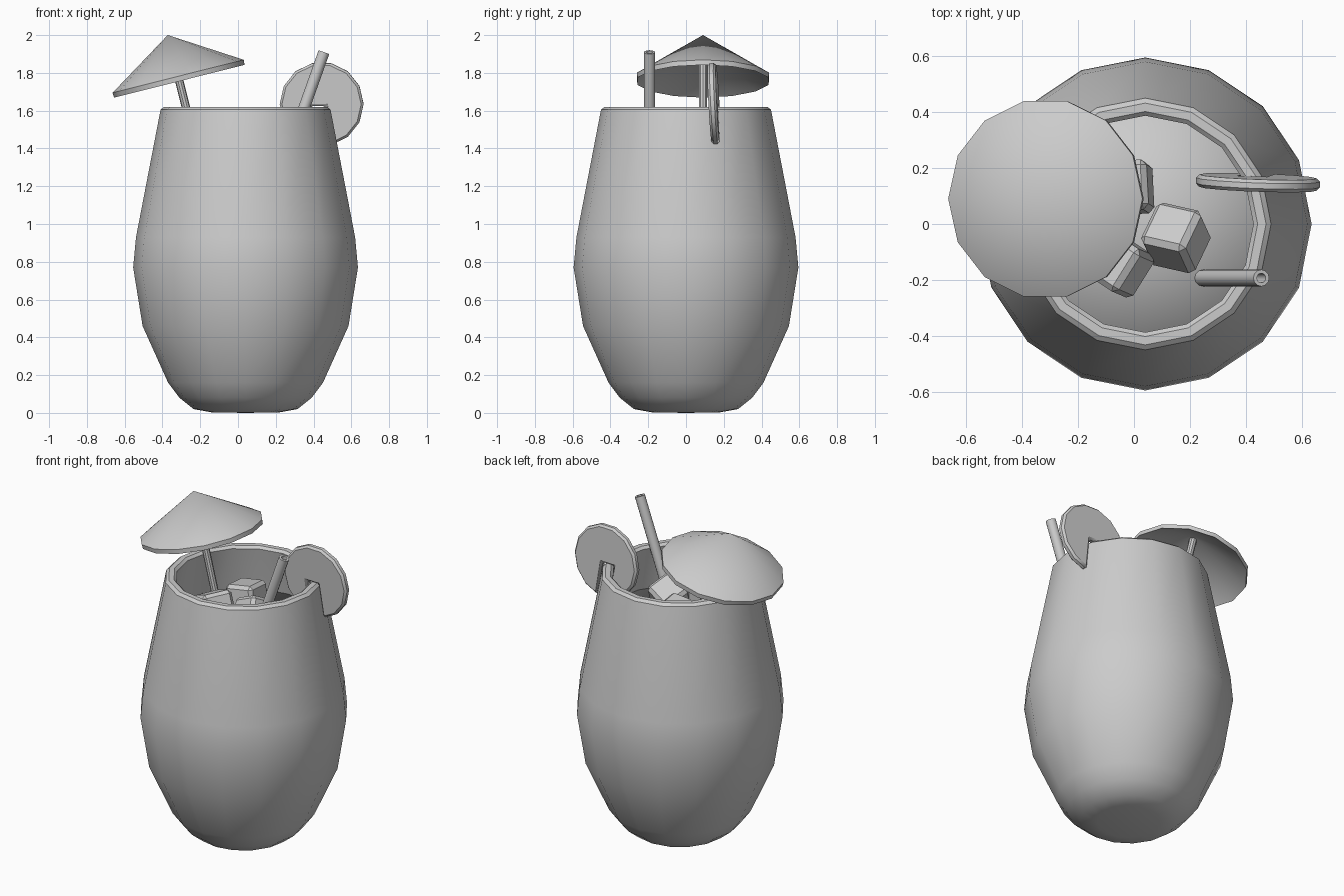
import bpy, bmesh, math
from mathutils import Vector, Matrix

cube = bpy.data.objects.get("Cube")
if cube:
    bpy.data.objects.remove(cube, do_unlink=True)

grey = bpy.data.materials.new("light_grey")
grey.use_nodes = True
grey.diffuse_color = (0.6, 0.6, 0.6, 1)
grey.node_tree.nodes["Principled BSDF"].inputs["Base Color"].default_value = (0.6, 0.6, 0.6, 1)


def finish(name, bm, matrix=Matrix(), angle=32, bevel=0):
    """Turn a bmesh into a placed, shaded object."""
    bmesh.ops.recalc_face_normals(bm, faces=bm.faces)
    mesh = bpy.data.meshes.new(name)
    bm.to_mesh(mesh)
    bm.free()
    mesh.materials.append(grey)
    obj = bpy.data.objects.new(name, mesh)
    bpy.context.collection.objects.link(obj)
    obj.matrix_world = matrix
    if bevel:
        mod = obj.modifiers.new("edge_bevel", 'BEVEL')
        mod.width, mod.segments, mod.limit_method = bevel, 1, 'ANGLE'
        mod.angle_limit = math.radians(40)
    bpy.ops.object.select_all(action='DESELECT')
    obj.select_set(True)
    bpy.context.view_layer.objects.active = obj
    if angle:
        bpy.ops.object.shade_smooth_by_angle(angle=math.radians(angle))
    return obj


def lathe(name, profile, sides, matrix, angle=32, closed=False):
    """Spin (radius, height) points; points on the axis become poles."""
    bm = bmesh.new()
    rings = []
    for r, z in profile:
        n = sides if r > 0 else 1
        rings.append([bm.verts.new((r * math.cos(math.tau * i / sides),
                                    r * math.sin(math.tau * i / sides), z)) for i in range(n)])
    pairs = list(zip(rings, rings[1:]))
    if closed:
        pairs.append((rings[-1], rings[0]))
    for a, b in pairs:
        for i in range(sides):
            j = (i + 1) % sides
            quad = [a[i % len(a)], a[j % len(a)], b[j % len(b)], b[i % len(b)]]
            bm.faces.new(list(dict.fromkeys(quad)))
    return finish(name, bm, matrix, angle)


def frame(origin, up, side=(1, 0, 0)):
    """Placement matrix from an up axis and a rough side axis."""
    z = Vector(up).normalized()
    y = z.cross(Vector(side)).normalized()
    return Matrix.Translation(origin) @ Matrix((y.cross(z), y, z)).transposed().to_4x4()


# Barrel-shaped glass with a thick chamfered rim
centre = Matrix.Translation((0.04, 0, 0))
outer = [(0.18, 0.003), (0.275, 0.02), (0.35, 0.08), (0.41, 0.16), (0.545, 0.46),
         (0.595, 0.77), (0.58, 0.93), (0.45, 1.605)]
rim = [(0.432, 1.62), (0.402, 1.62), (0.387, 1.605)]
inner = [(r - 0.06, z) for r, z in reversed(outer[3:-1])]
lathe("glass", [(0, 0)] + outer + rim + inner + [(0.28, 0.1), (0, 0.07)], 16, centre)

# Drink surface inside the glass
level = 1.33
lathe("drink", [(0, level), (0.447, level), (0.46, level - 0.06), (0, level - 0.06)], 16, centre, 180)

# Floating ice cubes
for i, (place, up, side) in enumerate([
        ((0.15, -0.05, 1.42), (-0.25, 0.55, 0.8), (0.88, -0.2, 0.41)),
        ((-0.03, 0.13, 1.41), (-0.15, 0.1, 1), (1, 0.05, 0)),
        ((-0.06, -0.14, 1.44), (-0.35, 0.15, 0.9), (0.8, -0.5, 0))]):
    bm = bmesh.new()
    bmesh.ops.create_cube(bm, size=0.18)
    finish(f"ice_cube_{i + 1}", bm, frame(place, up, side), 0, 0.02)

# Hollow drinking straw
lean = Vector((0.356, 0, 1)).normalized()
lathe("straw", [(0.03, -0.64), (0.03, 0), (0.017, 0), (0.017, -0.64)], 12,
      frame(Vector((0.455, -0.193, 1.91)), lean), closed=True)

# Paper umbrella: hollow shallow cone on a stick
tilt = frame((-0.317, 0.09, 1.782), (-0.244, 0, 0.97))
lathe("umbrella_canopy", [(0, 0.225), (0.358, 0), (0.356, -0.027), (0, 0.195)], 14, tilt)
lathe("umbrella_stick", [(0, 0.205), (0.022, 0.2), (0.022, -0.5), (0, -0.5)], 10, tilt)

# Citrus slice, slit at the bottom so that it sits over the rim
radius, sides, half = 0.222, 14, 0.022
outline = []
for i in range(sides):
    a = -math.pi / 2 + math.tau * (i + 0.5) / sides
    outline.append((radius * math.cos(a), radius * math.sin(a)))
outline += [(-0.03, -0.215), (-0.06, -0.01), (0.022, -0.01)]
bm = bmesh.new()
face = bm.faces.new([bm.verts.new((x, -half, z)) for x, z in outline])
ext = bmesh.ops.extrude_face_region(bm, geom=[face])
bmesh.ops.translate(bm, vec=(0, 2 * half, 0),
                    verts=[g for g in ext["geom"] if isinstance(g, bmesh.types.BMVert)])
place = Matrix.Translation((0.443, 0.148, 1.635))
turn = Matrix.Rotation(math.radians(-2), 4, 'Z') @ Matrix.Rotation(math.radians(3), 4, 'X')
finish("citrus_slice", bm, place @ turn, 30, 0.012)
